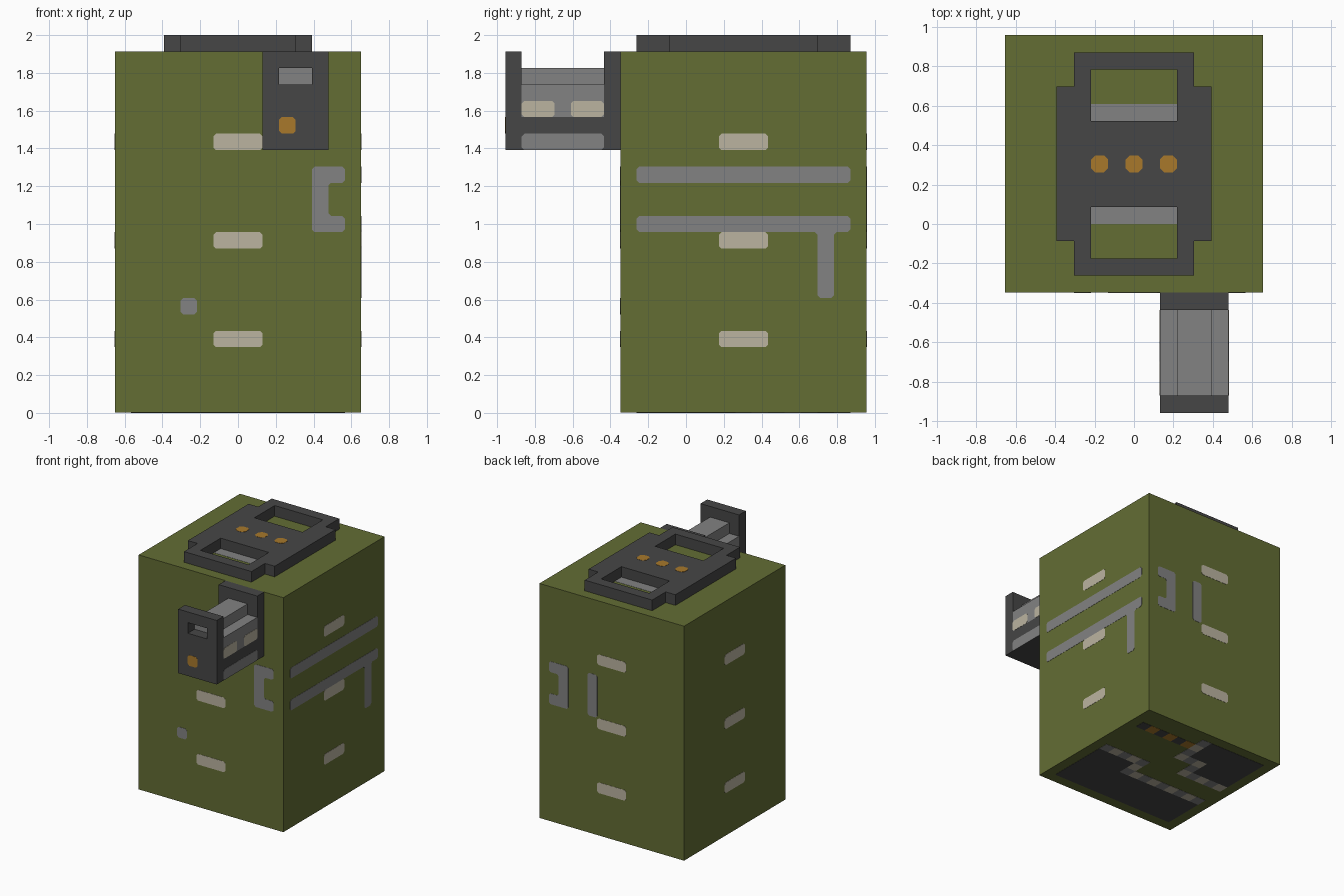
import bpy
from mathutils import Matrix, Vector

cube = bpy.data.objects.get("Cube")
if cube:
    bpy.data.objects.remove(cube, do_unlink=True)

P = 2 / 23       # one modelling unit; the whole model sits on this grid
THIN = 0.02      # thickness of painted plates, in grid units


def material(name, rgb):
    lin = [((c / 255 + 0.055) / 1.055) ** 2.4 for c in rgb] + [1]
    m = bpy.data.materials.new(name)
    m.use_nodes = True
    m.diffuse_color = lin
    bsdf = m.node_tree.nodes["Principled BSDF"]
    bsdf.inputs["Base Color"].default_value = lin
    bsdf.inputs["Roughness"].default_value = 0.8
    return m


OLIVE = material("olive green", (99, 109, 52))
DARK = material("dark grey", (70, 70, 70))
GREY = material("mid grey", (130, 130, 130))
BEIGE = material("beige", (187, 180, 160))
ORANGE = material("amber", (168, 121, 43))

X, Y, Z = Vector((1, 0, 0)), Vector((0, 1, 0)), Vector((0, 0, 1))
AXES = {"front": (X, Z), "right": (Y, Z), "back": (-X, Z),
        "left": (-Y, Z), "top": (X, Y), "bottom": (-Y, -X)}


def frame(side, *origin):
    """Matrix whose local x, y lie in a face and local z points outward."""
    u, v = AXES[side]
    m = Matrix((u, v, u.cross(v))).transposed().to_4x4()
    m.translation = Vector(origin)
    return m


def rect(u0, u1, v0, v1):
    return [(u0, v0), (u1, v0), (u1, v1), (u0, v1)]


def chamfered(loop, c):
    """Cut every corner of an outline."""
    out = []
    for i, p in enumerate(loop):
        p = Vector(p)
        for q in (loop[i - 1], loop[(i + 1) % len(loop)]):
            out.append(p + (Vector(q) - p).normalized() * c)
    return out


def slab(name, mat, face, loops, depth=THIN, cut=0.0):
    """Extrude filled outlines (inner loops become holes) out of a face."""
    curve = bpy.data.curves.new(name, "CURVE")
    curve.dimensions = "2D"
    curve.fill_mode = "BOTH"
    curve.extrude = depth / 2
    for loop in loops:
        pts = chamfered(loop, cut) if cut else loop
        s = curve.splines.new("POLY")
        s.points.add(len(pts) - 1)
        for sp, p in zip(s.points, pts):
            sp.co = (p[0], p[1], 0, 1)
        s.use_cyclic_u = True
    temp = bpy.data.objects.new(name, curve)
    mesh = bpy.data.meshes.new_from_object(temp)
    bpy.data.objects.remove(temp)
    bpy.data.curves.remove(curve)
    mesh.transform(Matrix.Scale(P, 4) @ face @ Matrix.Translation((0, 0, depth / 2)))
    mesh.shade_flat()
    mesh.materials.clear()
    mesh.materials.append(mat)
    mesh.name = name
    ob = bpy.data.objects.new(name, mesh)
    bpy.context.collection.objects.link(ob)
    return ob


def box(name, mat, lo, hi):
    return slab(name, mat, frame("top", 0, 0, lo[2]),
                [rect(lo[0], hi[0], lo[1], hi[1])], hi[2] - lo[2])


def paint(name, mat, face, *loops):
    return slab(name, mat, face, loops, cut=0.16)


# Main body
H = 7.5
box("body", OLIVE, (-H, -4, THIN), (H, 11, 22))
front = frame("front", -H, -4, 0)
right = frame("right", H, -4, 0)
back = frame("back", H, 11, 0)
left = frame("left", -H, 11, 0)

# Three pale dashes on every side
for side, face in (("front", front), ("right", right), ("back", back), ("left", left)):
    paint(side + "_dashes", BEIGE, face, *[rect(6, 9, z, z + 1) for z in (4, 10, 16)])

# Grey straps wrapping round one side
hook = [(12, 11), (14, 11), (14, 12), (13, 12), (13, 14), (14, 14), (14, 15), (12, 15)]
paint("front_hook", GREY, front, hook)
paint("back_hook", GREY, back, [(15 - u, z) for u, z in reversed(hook)])
paint("front_stud", GREY, front, rect(4, 5, 6, 7))
paint("back_strap", GREY, back, rect(5, 6, 11, 15))
paint("upper_strap", GREY, right, rect(1, 14, 14, 15))
paint("lower_strap", GREY, right,
      [(1, 11), (12, 11), (12, 7), (13, 7), (13, 11), (14, 11), (14, 12), (1, 12)])

# Lid frame with two openings, grey strips inside and amber lights
top = frame("top", -H, -4, 22)
lid = [(4, 1), (11, 1), (11, 3), (12, 3), (12, 12), (11, 12),
       (11, 14), (4, 14), (4, 12), (3, 12), (3, 3), (4, 3)]
slab("lid_frame", DARK, top, [lid, rect(5, 10, 2, 5), rect(5, 10, 10, 13)], 1)
slab("lid_strips", GREY, top, [rect(5, 10, v, v + 1) for v in (4, 10)])
slab("lid_lights", ORANGE, frame("top", -H, -4, 23),
     [rect(u, u + 1, 7, 8) for u in (5, 7, 9)], cut=0.25)

# Front handle: two end plates, a stepped core and its side markings
box("handle_back_plate", DARK, (1.5, -5, 16), (5.5, -4, 22))
slab("handle_front_plate", DARK, frame("front", -H, -10, 0),
     [rect(9, 13, 16, 22), rect(10, 12, 20, 21)], 1)
paint("handle_light", ORANGE, frame("front", -H, -11, 0), rect(10, 11, 17, 18))
box("handle_lower_core", DARK, (1.5, -10, 16), (5.5, -5, 18))
box("handle_upper_core", GREY, (1.5, -10, 18), (5.5, -5, 20))
box("handle_top_bar", GREY, (2.5, -10, 20), (4.5, -5, 21))
for side, face in (("right", frame("right", 5.5, -10, 0)), ("left", frame("left", 1.5, -5, 0))):
    paint(side + "_handle_dashes", BEIGE, face, rect(0, 2, 18, 19), rect(3, 5, 18, 19))
    paint(side + "_handle_foot", GREY, face, rect(0, 5, 16, 17))

# Underside: dark panels edged by chequered borders, and a row of lights
base = frame("bottom", H, 11, THIN)
slab("base_panel_front", DARK, base,
     [[(8, 1), (14, 1), (14, 14), (10, 14), (10, 5), (8, 5)]])
slab("base_panel_back", DARK, base,
     [[(1, 8), (4, 8), (4, 10), (6, 10), (6, 14), (1, 14)]])


def cells(name, mat, spots):
    slab(name, mat, base, [rect(a, a + 1, b, b + 1) for a, b in spots])


borders = {
    "front": [(7, b) for b in range(1, 6)] + [(8, 5)] + [(9, b) for b in range(5, 14)],
    "back": [(a, 7) for a in range(1, 5)] + [(4, 8), (4, 9), (5, 9)]
            + [(6, b) for b in range(9, 14)],
}
for side, path in borders.items():
    cells("base_border_grey_" + side, GREY, path[::2])
    cells("base_border_pale_" + side, BEIGE, path[1::2])
cells("base_lights", ORANGE, [(2, b) for b in (2, 4, 6)])
cells("base_light_gaps", DARK, [(2, b) for b in (1, 3, 5)])
